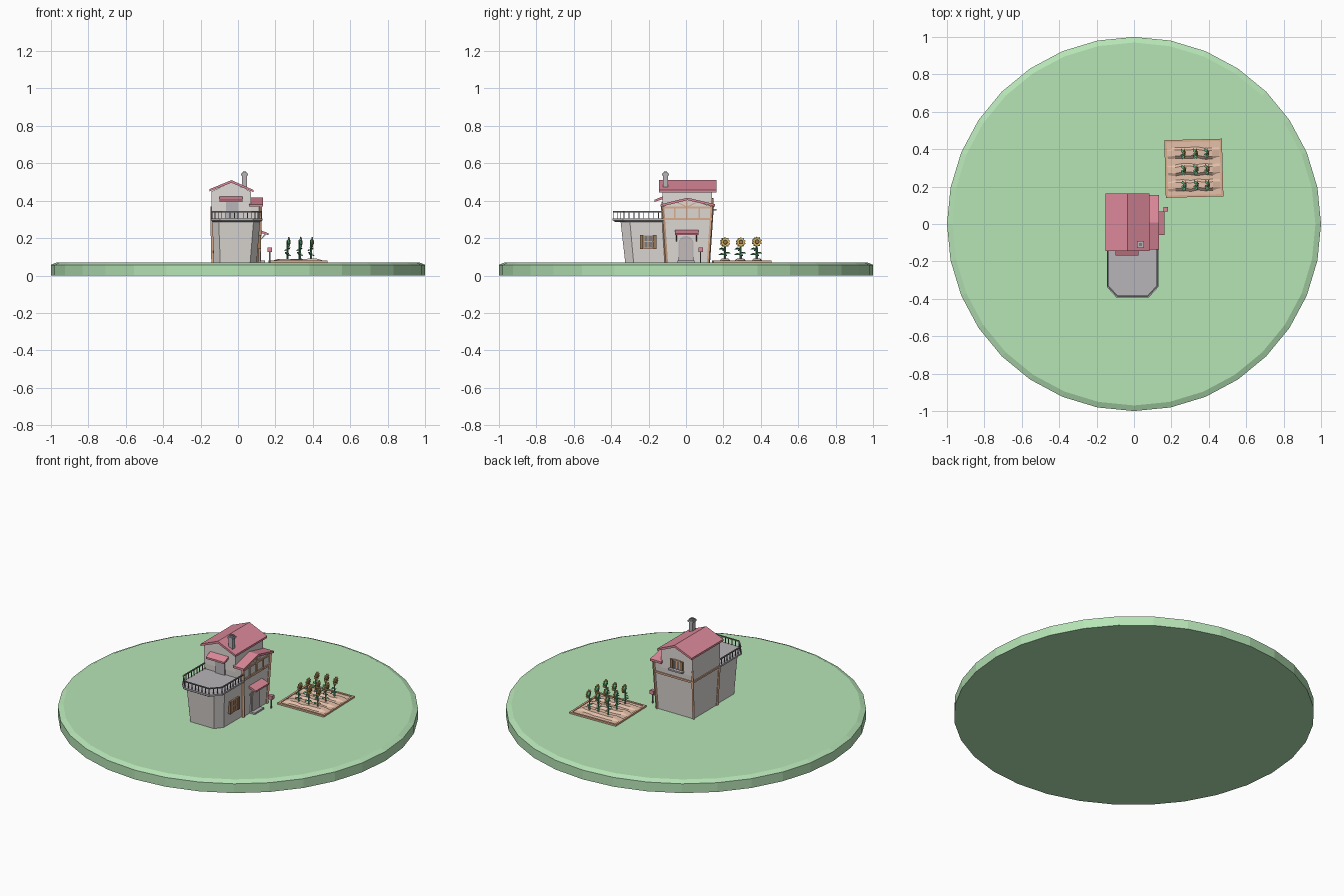
import bpy, bmesh, math, random
from mathutils import Vector, Matrix

if "Cube" in bpy.data.objects:
    bpy.data.objects.remove(bpy.data.objects["Cube"])

random.seed(3)
GREEN, PINK, WOOD = (.47, .78, .47, 1), (.72, .25, .32, 1), (.72, .42, .27, 1)
WALL, STONE, DARK = (.74, .71, .68, 1), (.48, .46, .49, 1), (.2, .2, .21, 1)
SOIL, BROWN, LEAF, YELLOW = (.78, .53, .4, 1), (.35, .2, .1, 1), (.13, .42, .22, 1), (.8, .58, .15, 1)
G = 0.07  # ground level


def part(name, color, *shapes):
    bm = bmesh.new()
    for fn, *args in shapes:
        fn(bm, *args)
    bmesh.ops.recalc_face_normals(bm, faces=bm.faces)
    me = bpy.data.meshes.new(name)
    bm.to_mesh(me)
    bm.free()
    key = "paint_%02x%02x%02x" % tuple(int(c * 255) for c in color[:3])
    mat = bpy.data.materials.get(key) or bpy.data.materials.new(key)
    mat.diffuse_color = color
    mat.use_nodes = True
    mat.node_tree.nodes["Principled BSDF"].inputs["Base Color"].default_value = mat.diffuse_color
    me.materials.append(mat)
    ob = bpy.data.objects.new(name, me)
    bpy.context.collection.objects.link(ob)
    return ob


def loft(bm, *rings):
    vs = [[bm.verts.new(p) for p in r] for r in rings]
    n = len(vs[0])
    for a, b in zip(vs, vs[1:]):
        for i in range(n):
            bm.faces.new((a[i], a[(i + 1) % n], b[(i + 1) % n], b[i]))
    bm.faces.new(vs[0])
    bm.faces.new(vs[-1])


def box(bm, x0, x1, y0, y1, z0, z1):
    loft(bm, *[[(x0, y0, z), (x1, y0, z), (x1, y1, z), (x0, y1, z)] for z in (z0, z1)])


def extrude(bm, profile, axis, a, b):
    """Profile is (x, z) for axis y, (y, z) for axis x."""
    loft(bm, *[[(u, t, z) if axis == 'y' else (t, u, z) for u, z in profile] for t in (a, b)])


def bar(bm, p, q, w, h=None):
    p, q = Vector(p), Vector(q)
    m = Matrix.Translation((p + q) / 2) @ (q - p).to_track_quat('Z', 'Y').to_matrix().to_4x4()
    bmesh.ops.create_cube(bm, size=1, matrix=m @ Matrix.Diagonal((w, h or w, (q - p).length, 1)))


def cone(bm, p, r1, r2, depth, sides, axis='z'):
    m = Matrix.Translation(p)
    if axis == 'x':
        m = m @ Matrix.Rotation(math.pi / 2, 4, 'Y')
    bmesh.ops.create_cone(bm, cap_ends=True, segments=sides, radius1=r1, radius2=r2, depth=depth, matrix=m)


def rect(x0, x1, y0, y1, z):
    return [(x0, y0, z), (x1, y0, z), (x1, y1, z), (x0, y1, z)]


def chamfered(x0, x1, y0, y1, c, d, z):
    return [(x0, y1, z), (x0, y0 + d, z), (x0 + c, y0, z), (x1 - c, y0, z), (x1, y0 + d, z), (x1, y1, z)]


# Island disc with a bevelled rim
circle = lambda r, z: [(r * math.cos(i * math.pi / 16), r * math.sin(i * math.pi / 16), z) for i in range(32)]
part("ground_disc", GREEN, (loft, circle(1, 0), circle(1, .057), circle(.97, G)))

# House walls, taller gabled wing, side gable and tapered front bay
part("lower_house", WALL, (loft, rect(-.135, .11, -.105, .12, G), rect(-.142, .12, -.125, .14, .37)))
part("upper_house", WALL, (extrude, [(-.142, .34), (.07, .34), (.07, .448), (-.035, .498), (-.142, .45)], 'y', -.125, .14))
part("side_gable_wall", WALL, (extrude, [(-.125, .37), (.14, .37), (.005, .405)], 'x', .05, .12))
part("front_bay", WALL, (loft, chamfered(-.13, .1, -.325, -.09, .035, .045, G), chamfered(-.138, .118, -.35, -.09, .035, .05, .29)))

# Roofs
part("main_roof", PINK, (extrude, [(-.152, .45), (-.152, .462), (-.035, .51), (.084, .457), (.084, .445), (-.035, .496)], 'y', -.145, .162))
part("side_roof", PINK, (extrude, [(-.135, .368), (-.135, .381), (.008, .416), (.156, .381), (.156, .368), (.008, .403)], 'x', .06, .133))
part("chimney", STONE, (box, .022, .048, -.122, -.096, .46, .552), (box, .017, .053, -.127, -.091, .535, .545))
part("chimney_opening", DARK, (box, .027, .043, -.117, -.101, .552, .556))

# Balcony deck and railing
deck = lambda z, k=0: chamfered(-.145 + k, .13 - k, -.392 + k, -.12, .05, .055, z)
part("balcony_deck", STONE, (loft, deck(.287, .012), deck(.295), deck(.305)))
line = [Vector(p) for p in deck(.305, .006)]
rail = []
up = Vector((0, 0, .036))
for a, b in zip(line, line[1:]):
    rail.append((bar, a + up, b + up, .007, .006))
    n = max(2, round((b - a).length / .025))
    rail += [(bar, a.lerp(b, i / n), a.lerp(b, i / n) + up, .004) for i in range(n + 1)]
part("balcony_railing", DARK, *rail)

# Timber frame
def wx(z):
    return .11 + .01 * (z - G) / .3


timber = [(bar, (.111, -.105, G), (.121, -.125, .37), .013), (bar, (.111, .12, G), (.121, .14, .37), .013),
          (bar, (-.135, .12, G), (-.142, .14, .37), .01), (bar, (-.135, -.105, G), (-.14, -.12, .3), .012)]
for z, w in ((.302, .012), (.364, .01)):
    timber.append((bar, (wx(z), -.125, z), (wx(z), .138, z), w))
timber += [(bar, (-.145, .136, .302), (.125, .136, .302), .011), (bar, (-.14, -.125, .302), (-.14, .138, .302), .011)]
timber += [(bar, (.121, y, .302), (.121, y, .364), .008) for y in (-.06, .005, .07)]
timber += [(bar, (.121, .005, .364), (.121, .005, .402), .008)]
timber += [(bar, (.121, .005, .366), (.121, .005 + s * .05, .39), .006) for s in (-1, 1)]
part("timber_frame", WOOD, *timber)

# Doors and front step
def arch(w, z0, z1):
    c = z1 - w
    return [(-w, z0)] + [(-w * math.cos(i * math.pi / 8), c + w * math.sin(i * math.pi / 8)) for i in range(9)] + [(w, z0)]


part("door_frame", STONE, (extrude, arch(.041, G, .212), 'x', .1, .119))
part("side_door", (.55, .5, .49, 1), (extrude, arch(.033, G, .203), 'x', .1, .122))
part("door_step", STONE, (box, .1, .145, -.045, .045, G, .08))
part("balcony_door", STONE, (box, -.065, .0, -.131, -.12, .305, .392))

# Awnings
part("door_awning", PINK, (extrude, [(.112, .23), (.112, .245), (.163, .226), (.163, .216)], 'y', -.06, .067))
part("balcony_awning", PINK, (extrude, [(-.12, .41), (-.12, .425), (-.168, .405), (-.168, .394)], 'x', -.1, .024))
part("awning_struts", WOOD, *[(bar, (.113, y, .185), (.148, y, .222), .006) for y in (-.05, .057)])

# Windows with shutters: bay sides and back gable
for name, s, x in (("right", 1, .112), ("left", -1, -.135)):
    if s < 0:
        continue
    part("window_glass_" + name, DARK, (box, x - .01, x + .004, -.225, -.18, .148, .212))
    part("window_frame_" + name, WOOD, *[(box, x - .01, x + .008, y, y + .005, .145, .216) for y in (-.227, -.205, -.183)],
         *[(box, x - .01, x + .008, -.228, -.177, z, z + .006) for z in (.143, .178, .212)])
    part("shutters_" + name, BROWN, (box, x - .01, x + .011, -.247, -.229, .143, .218), (box, x - .01, x + .011, -.176, -.158, .143, .218))
part("back_window", DARK, (box, -.058, -.018, .13, .144, .36, .408))
part("back_window_frame", WOOD, *[(box, x, x + .006, .13, .148, .356, .413) for x in (-.062, -.041, -.02)],
     (box, -.062, -.014, .13, .148, .408, .414))
part("back_shutters", BROWN, (box, -.08, -.063, .13, .148, .358, .412), (box, -.013, .004, .13, .148, .358, .412))
part("back_window_box", STONE, (box, -.085, .009, .13, .163, .347, .356))

# Mailbox
part("mailbox_post", DARK, (bar, (.17, .078, G), (.17, .078, .13), .007))
part("mailbox", PINK, (box, .157, .183, .066, .09, .127, .15))

# Garden bed: plank border and three soil ridges
turn = Matrix.Translation((.32, .298, 0)) @ Matrix.Rotation(math.radians(1.5), 4, 'Z')
rows, cols = (-.09, -.006, .08), (-.055, .01, .07)
garden = [part("garden_border", WOOD, *[(box, -.154, .154, y - .006, y + .006, G - .01, .08) for y in (-.148, .148)],
               *[(box, x - .006, x + .006, -.154, .154, G - .01, .08) for x in (-.148, .148)]),
          part("garden_soil", SOIL, (box, -.145, .145, -.145, .145, G - .01, .076))]
ridge = lambda x, y, w, h: [(x, y - w, .074), (x, y - w * .5, .074 + h), (x, y + w * .5, .074 + h), (x, y + w, .074)]
garden.append(part("soil_ridges", SOIL, *[
    (loft, *[ridge(-.14 + .04 * i, y + random.uniform(-.005, .005), .032, .003 if i in (0, 7) else random.uniform(.011, .017))
             for i in range(8)]) for y in rows]))

# Sunflowers facing right
stems, petals, hubs, backs = [], [], [], []
for y in rows:
    for x in cols:
        h = .178 + random.uniform(-.006, .006)
        stems.append((cone, (x, y, (h + .08) / 2), .0045, .0035, h - .08, 6))
        for z, a in ((.105, .3), (.12, 2.2), (.133, 3.5), (.142, 5.1), (.113, 4.4)):
            d = Vector((math.cos(a) * .5, math.sin(a), 0))
            side, p = Vector((-d.y, d.x, 0)) * .009, Vector((x, y, z))
            mid, tip = p + d * .018 + Vector((0, 0, .007)), p + d * .034
            stems.append((loft, [p, mid + side, tip, mid - side], [q - Vector((0, 0, .002)) for q in (p, mid + side, tip, mid - side)]))
        backs.append((cone, (x + .001, y, h), .008, .016, .008, 8, 'x'))
        hubs.append((cone, (x + .01, y, h), .013, .01, .007, 10, 'x'))
        star = [(y + r * math.cos(i * math.pi / 10), h + r * math.sin(i * math.pi / 10))
                for i in range(20) for r in [.027 if i % 2 else .02]]
        petals.append((extrude, star, 'x', x + .005, x + .009))
garden += [part("sunflower_stems_and_leaves", LEAF, *stems), part("sunflower_backs", LEAF, *backs),
           part("sunflower_petals", YELLOW, *petals), part("sunflower_centres", BROWN, *hubs)]
for ob in garden:
    ob.matrix_world = turn
